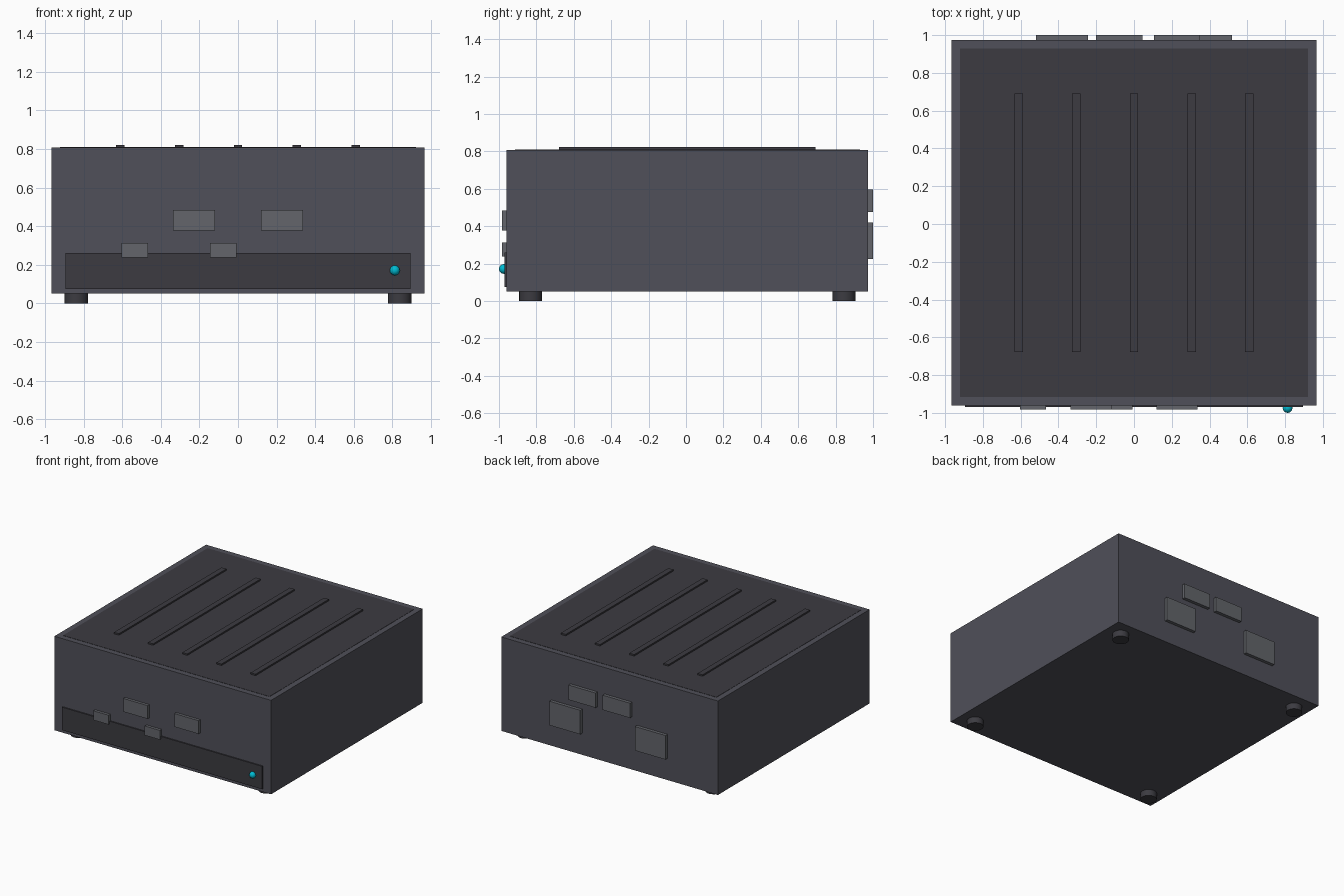
import bpy

if "Cube" in bpy.data.objects:
    bpy.data.objects.remove(bpy.data.objects["Cube"])


def material(name, rgb):
    m = bpy.data.materials.new(name)
    m.diffuse_color = (*rgb, 1)
    m.use_nodes = True
    m.node_tree.nodes["Principled BSDF"].inputs["Base Color"].default_value = m.diffuse_color
    return m


SHELL = material("shell_grey", (0.08, 0.08, 0.10))
DARK = material("dark_grey", (0.045, 0.044, 0.053))
PORT = material("port_grey", (0.125, 0.13, 0.145))
CYAN = material("cyan", (0.0, 0.50, 0.65))


def finish(name, mat):
    ob = bpy.context.object
    ob.name = name
    ob.data.materials.append(mat)
    return ob


def box(name, x, y, z, mat):
    """Box from (min, max) ranges on each axis."""
    mid = [(a + b) / 2 for a, b in (x, y, z)]
    bpy.ops.mesh.primitive_cube_add(size=1, location=mid)
    ob = finish(name, mat)
    ob.scale = [b - a for a, b in (x, y, z)]
    bpy.ops.object.transform_apply(location=False, rotation=False, scale=True)
    return ob


FRONT, BACK, MID = -0.96, 0.974, 0.007
TOP = 0.808

# Main case and its inset top panel
box("case", (-0.967, 0.967), (FRONT, BACK), (0.05, TOP), SHELL)
box("top_panel", (-0.922, 0.922), (MID - 0.922, MID + 0.922), (0.79, TOP + 0.002), DARK)

# Ridges along the top
for i in range(5):
    x = (i - 2) * 0.305
    box(f"top_ridge_{i + 1}", (x - 0.022, x + 0.022), (MID - 0.685, MID + 0.685),
        (0.80, 0.822), DARK)

# Front strip with indicator light
box("front_strip", (-0.894, 0.894), (-0.97, -0.95), (0.075, 0.26), DARK)
bpy.ops.mesh.primitive_uv_sphere_add(segments=16, ring_count=8, radius=0.026,
                                     location=(0.813, -0.974, 0.171))
finish("indicator_light", CYAN)
bpy.ops.object.shade_smooth_by_angle()

# Front ports: two large, two small
for i, x in enumerate((-0.228, 0.228)):
    box(f"front_large_port_{i + 1}", (x - 0.108, x + 0.108), (-0.983, -0.95), (0.377, 0.484), PORT)
for i, x in enumerate((-0.535, -0.077)):
    box(f"front_small_port_{i + 1}", (x - 0.068, x + 0.068), (-0.983, -0.95), (0.238, 0.313), PORT)

# Back ports: two tall, two flat
for i, x in enumerate((-0.381, 0.381)):
    box(f"back_tall_port_{i + 1}", (x - 0.137, x + 0.137), (0.96, 1.0), (0.225, 0.419), PORT)
for i, x in enumerate((-0.078, 0.228)):
    box(f"back_flat_port_{i + 1}", (x - 0.122, x + 0.122), (0.96, 1.0), (0.476, 0.595), PORT)

# Four round feet
for sx in (-1, 1):
    for sy in (-1, 1):
        bpy.ops.mesh.primitive_cylinder_add(vertices=24, radius=0.061, depth=0.06,
                                            location=(sx * 0.838, MID + sy * 0.838, 0.03))
        finish("foot", DARK)
        bpy.ops.object.shade_smooth_by_angle()
